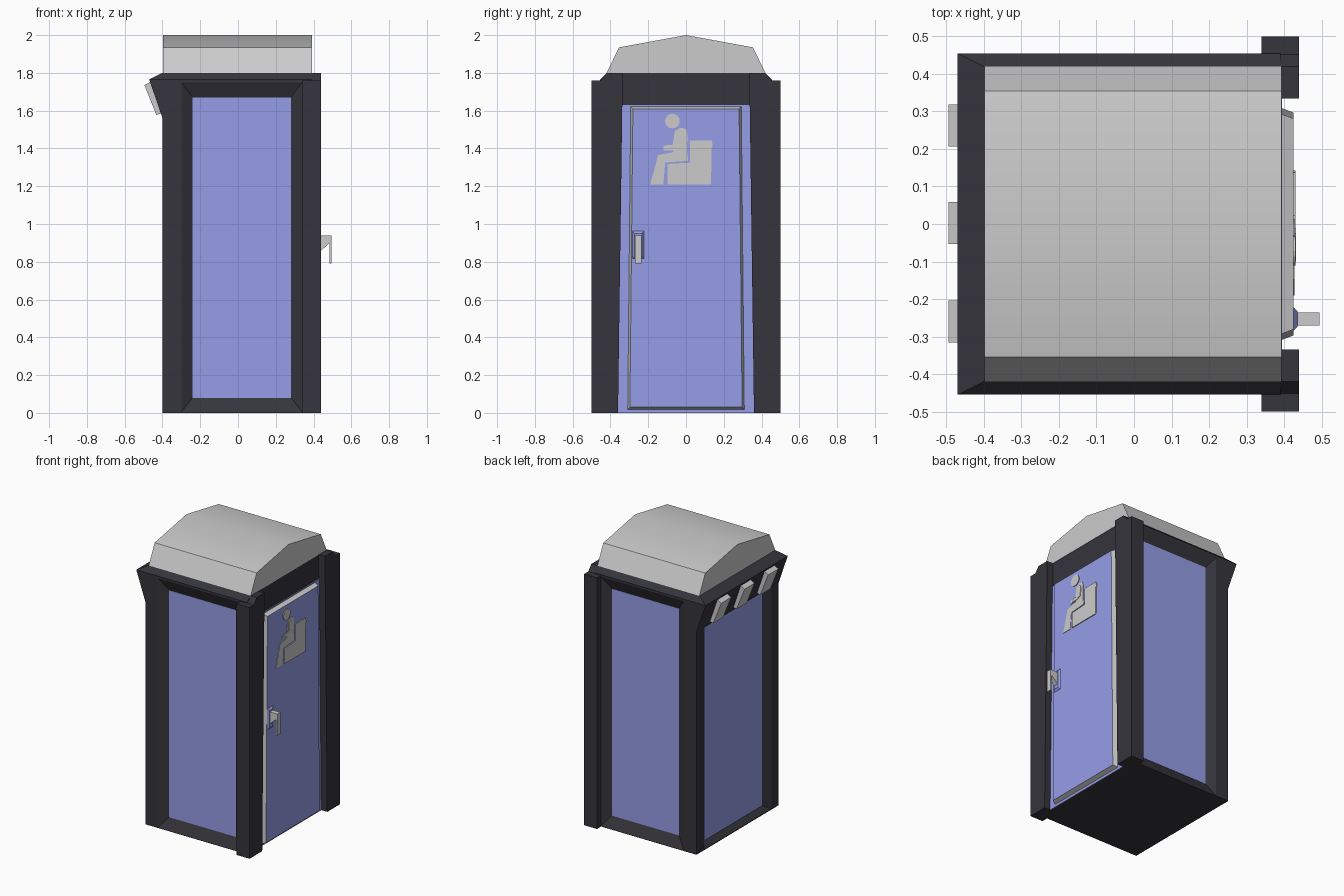
import bpy, bmesh, math
from mathutils import Vector

if "Cube" in bpy.data.objects:
    bpy.data.objects.remove(bpy.data.objects["Cube"])


def material(name, rgb):
    m = bpy.data.materials.new(name)
    m.diffuse_color = (*rgb, 1)
    m.use_nodes = True
    m.node_tree.nodes["Principled BSDF"].inputs["Base Color"].default_value = m.diffuse_color
    return m


BLACK = material("black_plastic", (0.035, 0.035, 0.045))
BLUE = material("blue_plastic", (0.30, 0.34, 0.80))
GREY = material("grey_plastic", (0.8, 0.8, 0.8))


def finish(name, bm, mat=None):
    bmesh.ops.recalc_face_normals(bm, faces=bm.faces)
    me = bpy.data.meshes.new(name)
    bm.to_mesh(me)
    bm.free()
    ob = bpy.data.objects.new(name, me)
    bpy.context.collection.objects.link(ob)
    if mat:
        me.materials.append(mat)
    return ob


def loft(name, rings, mat=None):
    """Skin a list of equal-length point loops and cap both ends."""
    bm = bmesh.new()
    vs = [[bm.verts.new(p) for p in r] for r in rings]
    n = len(vs[0])
    for a, b in zip(vs, vs[1:]):
        for i in range(n):
            j = (i + 1) % n
            bm.faces.new((a[i], a[j], b[j], b[i]))
    bm.faces.new(vs[0][::-1])
    bm.faces.new(vs[-1])
    return finish(name, bm, mat)


def prism_x(name, yz, x0, x1, mat=None):
    return loft(name, [[(x, y, z) for y, z in yz] for x in (x0, x1)], mat)


def prism_y(name, xz, y0, y1, mat=None):
    return loft(name, [[(x, y, z) for x, z in xz] for y in (y0, y1)], mat)


def rect(a0, a1, b0, b1):
    return [(a0, b0), (a1, b0), (a1, b1), (a0, b1)]


# Shell with flared back ledge and chamfered top
shell = loft("shell", [[(x, y, z) for x, y in rect(x0, 0.39, -w, w)] for x0, w, z in
                       ((-0.40, 0.455, 0), (-0.40, 0.455, 1.56),
                        (-0.47, 0.455, 1.765), (-0.40, 0.42, 1.80))], BLACK)


# Bevelled recesses in both sides and the back
def recess(name, outer, inner, place):
    def mix(t):
        return [o + (i - o) * t for o, i in zip(outer, inner)]
    cutter = loft("cutter", [[place(a, b, d) for a, b in rect(*mix(d / 0.035))]
                             for d in (-0.01, 0.035)])
    mod = shell.modifiers.new("recess", 'BOOLEAN')
    mod.operation, mod.solver, mod.object = 'DIFFERENCE', 'EXACT', cutter
    bpy.context.view_layer.objects.active = shell
    bpy.ops.object.modifier_apply(modifier=mod.name)
    bpy.data.objects.remove(cutter)
    loft(name, [[place(a, b, d) for a, b in rect(*inner)] for d in (0.033, 0.045)], BLUE)


for side, s in (("front", -1), ("rear", 1)):
    recess(side + "_panel", (-0.30, 0.34, 0.005, 1.75), (-0.24, 0.28, 0.08, 1.67),
           lambda a, b, d, s=s: (a, s * (0.455 - d), b))
recess("back_panel", (-0.375, 0.375, 0.005, 1.56), (-0.32, 0.32, 0.04, 1.54),
       lambda a, b, d: (-0.40 + d, a, b))

# Corner posts beside the door
for side, s in (("left", -1), ("right", 1)):
    prism_x(side + "_post", [(s * y, z) for y, z in
            ((0.36, 0), (0.50, 0), (0.50, 1.76), (0.452, 1.76), (0.42, 1.80), (0.335, 1.80))],
            0.34, 0.44, BLACK)

# Roof
roof = prism_x("roof", [(-0.42, 1.80), (-0.355, 1.935), (0, 2.0), (0.355, 1.935), (0.42, 1.80)],
               -0.398, 0.393, GREY)
bpy.ops.object.select_all(action='DESELECT')
roof.select_set(True)
bpy.context.view_layer.objects.active = roof
bpy.ops.object.shade_smooth_by_angle(angle=math.radians(30))

# Door surround and door slab with grey edges
prism_x("door_wall", [(-0.37, 0.0), (0.37, 0.0), (0.35, 1.63), (-0.35, 1.63)], 0.37, 0.394, BLUE)
door = loft("door", [[(x, -b, z0), (x, b, z0), (x, t, z1), (x, -t, z1)] for x, b, t, z0, z1 in
                     ((0.385, 0.312, 0.296, 0.015, 1.625), (0.425, 0.297, 0.281, 0.03, 1.61))], GREY)
door.data.materials.append(BLUE)
for f in door.data.polygons:
    if f.normal.x > 0.9:
        f.material_index = 1

# Handle on its blue backing plate
loft("handle_plate", [[(x, y, z) for y, z in rect(-0.253 - w, -0.253 + w, 0.89 - h, 0.89 + h)]
                      for x, w, h in ((0.42, 0.036, 0.08), (0.436, 0.02, 0.06))], BLUE)
prism_y("handle", [(0.43, 0.94), (0.495, 0.94), (0.495, 0.79), (0.485, 0.79), (0.485, 0.90),
                   (0.43, 0.85)], -0.27, -0.236, GREY)

# Seated-figure sign on the door
prism_x("sign_toilet", [(-0.098, 1.21), (0.133, 1.21), (0.135, 1.405), (0.142, 1.41), (0.137, 1.443),
                        (0.022, 1.443), (0.022, 1.325), (-0.098, 1.318)], 0.42, 0.431, GREY)
prism_x("sign_body", [(-0.06, 1.49), (-0.03, 1.51), (0.0, 1.503), (0.008, 1.47), (0.005, 1.385),
                      (0.012, 1.335), (-0.11, 1.325), (-0.12, 1.21), (-0.19, 1.21),
                      (-0.158, 1.325), (-0.148, 1.365), (-0.07, 1.38), (-0.065, 1.39),
                      (-0.118, 1.39), (-0.118, 1.415), (-0.07, 1.42)], 0.42, 0.428, GREY)
prism_x("sign_arm", [(-0.05, 1.48), (-0.025, 1.49), (-0.012, 1.47), (-0.02, 1.41),
                     (-0.05, 1.395), (-0.10, 1.395), (-0.10, 1.41), (-0.055, 1.42)],
        0.425, 0.432, GREY)
prism_x("sign_head", [(-0.072 + 0.039 * math.cos(i * math.pi / 8),
                       1.545 + 0.039 * math.sin(i * math.pi / 8)) for i in range(16)],
        0.42, 0.43, GREY)

# Three vent slats under the back ledge
for i, y in enumerate((-0.26, 0.003, 0.262)):
    prism_y(f"vent_slat_{i + 1}", [(-0.495, 1.735), (-0.465, 1.752), (-0.405, 1.585), (-0.433, 1.578)],
            y - 0.056, y + 0.056, GREY)
